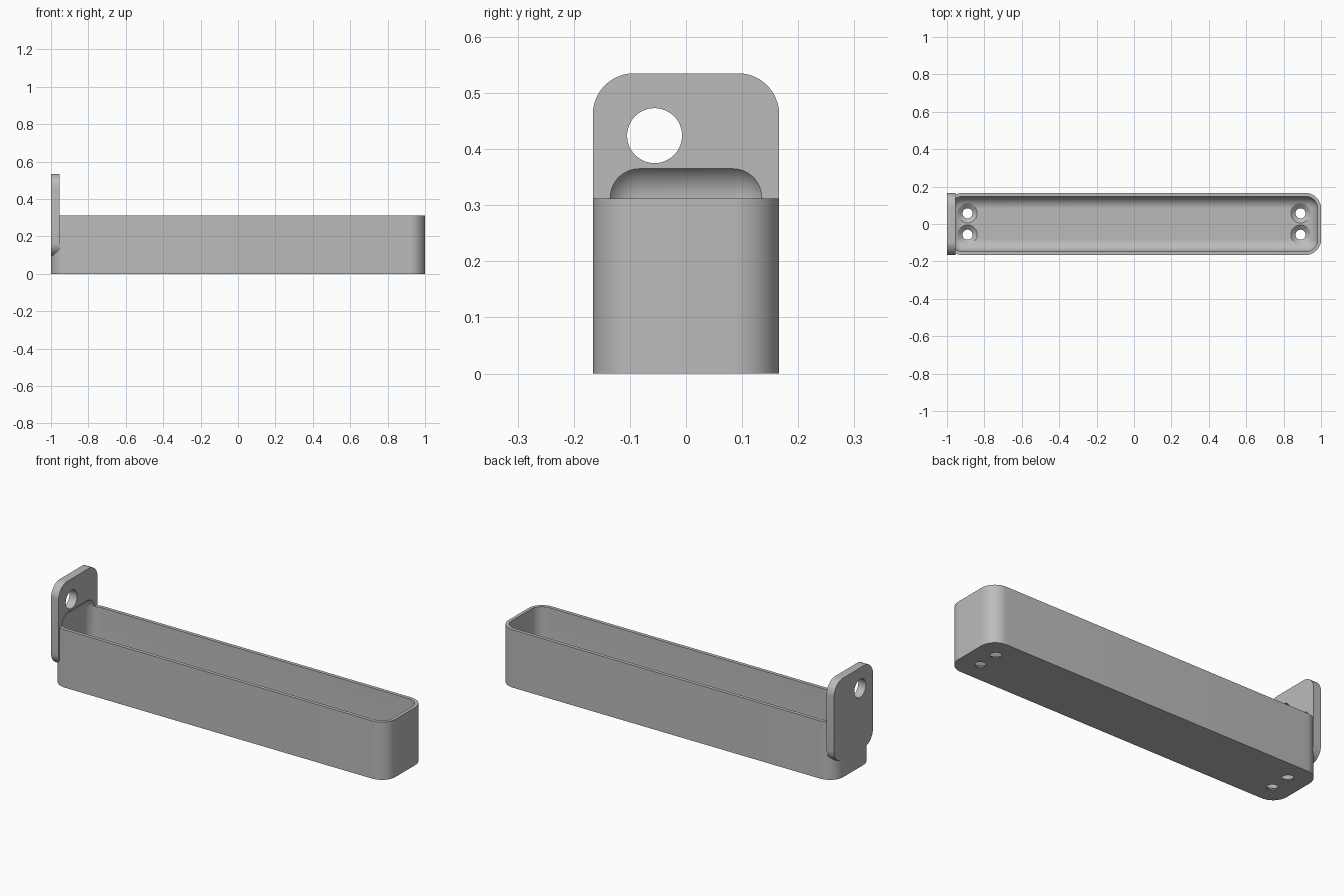
import bpy, bmesh, math
from mathutils import Vector, Matrix

default = bpy.data.objects.get("Cube")
if default:
    bpy.data.objects.remove(default, do_unlink=True)

GREY = (0.5, 0.5, 0.5, 1)
grey = bpy.data.materials.new("plain grey")
grey.use_nodes = True
grey.diffuse_color = GREY
grey.node_tree.nodes["Principled BSDF"].inputs["Base Color"].default_value = GREY


def make_object(name, bm):
    bmesh.ops.recalc_face_normals(bm, faces=bm.faces)
    mesh = bpy.data.meshes.new(name)
    bm.to_mesh(mesh)
    bm.free()
    mesh.materials.append(grey)
    obj = bpy.data.objects.new(name, mesh)
    bpy.context.collection.objects.link(obj)
    return obj


def rounded_box(name, low, high, radius, axis=None):
    """Box with rounded edges: those along one axis, or all of them."""
    low, high = Vector(low), Vector(high)
    bm = bmesh.new()
    bmesh.ops.create_cube(bm, size=1)
    bm.transform(Matrix.Translation((low + high) / 2) @ Matrix.Diagonal((*(high - low), 1)))
    edges = [e for e in bm.edges if axis is None
             or abs((e.verts[0].co - e.verts[1].co).normalized()[axis]) > 0.9]
    bmesh.ops.bevel(bm, geom=edges, offset=radius, segments=12, profile=0.5, affect='EDGES')
    return make_object(name, bm)


def turned(name, profile, matrix):
    """Closed solid turned from (radius, height) points around local z."""
    bm = bmesh.new()
    verts = [bm.verts.new((r, 0, h)) for r, h in profile]
    edges = [bm.edges.new(pair) for pair in zip(verts, verts[1:])]
    bmesh.ops.spin(bm, geom=verts + edges, cent=(0, 0, 0), axis=(0, 0, 1),
                   angle=math.tau, steps=48)
    bmesh.ops.remove_doubles(bm, verts=bm.verts, dist=1e-5)
    bm.transform(matrix)
    return make_object(name, bm)


def combine(target, tool, operation):
    mod = target.modifiers.new(operation.lower(), 'BOOLEAN')
    mod.operation, mod.object, mod.solver = operation, tool, 'EXACT'
    bpy.context.view_layer.objects.active = target
    bpy.ops.object.modifier_apply(modifier=mod.name)
    bpy.data.objects.remove(tool, do_unlink=True)


# Tray body and upright hanging plate
tray = rounded_box("tray", (-1, -0.166, 0), (1, 0.166, 0.312), 0.083, axis=2)
plate = rounded_box("hanging_plate", (-1, -0.166, 0.093), (-0.955, 0.166, 0.535), 0.073, axis=0)
combine(tray, plate, 'UNION')

# Hollow with rounded floor, reaching into the plate
hollow = rounded_box("hollow", (-0.982, -0.147, 0.025), (0.982, 0.147, 0.377), 0.064)
combine(tray, hollow, 'DIFFERENCE')

# Hanging hole through the plate
hole = turned("hanging_hole", [(0, -0.1), (0.049, -0.1), (0.049, 0.1), (0, 0.1)],
              Matrix.Translation((-0.98, -0.056, 0.424)) @ Matrix.Rotation(math.pi / 2, 4, 'Y'))
combine(tray, hole, 'DIFFERENCE')

# Countersunk screw holes in the floor
screw = [(0, -0.05), (0.027, -0.05), (0.027, 0.004), (0.055, 0.028), (0.055, 0.12), (0, 0.12)]
for x in (-0.89, 0.89):
    for y in (-0.057, 0.057):
        combine(tray, turned("screw_hole", screw, Matrix.Translation((x, y, 0))), 'DIFFERENCE')

# Smooth rounded surfaces, sharp edges kept
bpy.ops.object.select_all(action='DESELECT')
tray.select_set(True)
bpy.context.view_layer.objects.active = tray
bpy.ops.object.shade_smooth_by_angle(angle=math.radians(25))
